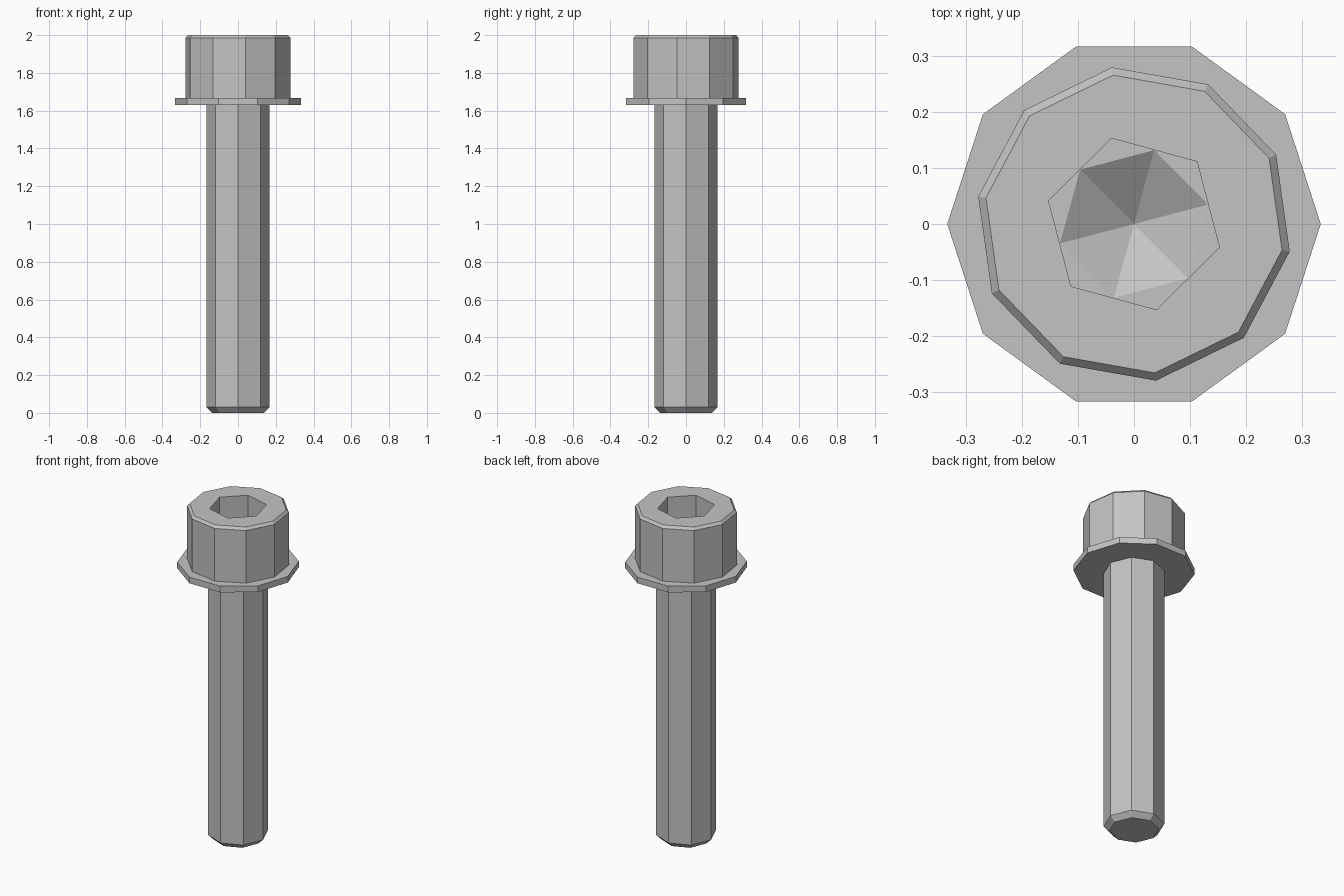
import bpy
import bmesh
from math import cos, sin, radians, tau

cube = bpy.data.objects.get("Cube")
if cube:
    bpy.data.objects.remove(cube, do_unlink=True)

steel = bpy.data.materials.new("grey_steel")
steel.use_nodes = True
colour = (0.55, 0.55, 0.55, 1)
steel.diffuse_color = colour
steel.node_tree.nodes["Principled BSDF"].inputs["Base Color"].default_value = colour


def ring(bm, sides, radius, z, turn):
    """Regular polygon of vertices, first one at the given angle in degrees."""
    angles = [radians(turn) + tau * i / sides for i in range(sides)]
    return [bm.verts.new((radius * cos(a), radius * sin(a), z)) for a in angles]


def bridge(bm, low, high):
    for i in range(len(low)):
        j = (i + 1) % len(low)
        bm.faces.new((low[i], low[j], high[j], high[i]))


def finish(bm, name):
    bmesh.ops.recalc_face_normals(bm, faces=bm.faces)
    mesh = bpy.data.meshes.new(name)
    bm.to_mesh(mesh)
    bm.free()
    mesh.materials.append(steel)
    obj = bpy.data.objects.new(name, mesh)
    bpy.context.collection.objects.link(obj)
    return obj


def prism(name, sides, turn, profile):
    """Closed faceted solid from (radius, z) pairs, bottom to top."""
    bm = bmesh.new()
    rings = [ring(bm, sides, r, z, turn) for r, z in profile]
    for low, high in zip(rings, rings[1:]):
        bridge(bm, low, high)
    bm.faces.new(rings[0])
    bm.faces.new(rings[-1])
    return finish(bm, name)


# Shaft with a chamfered tip, and the flange under the head
prism("shaft", 8, 0, [(0.137, 0), (0.167, 0.03), (0.167, 1.64)])
prism("flange", 10, 0, [(0.333, 1.63), (0.333, 1.667)])

# Head with a chamfered rim
head = prism("head", 10, 26, [(0.282, 1.66), (0.282, 1.985), (0.268, 2.0)])

# Hexagonal key socket
socket = prism("socket_cutter", 6, 44.7, [(0.158, 1.82), (0.158, 2.1)])

# Conical drill point sunk into the socket floor
bm = bmesh.new()
rim = ring(bm, 6, 0.1365, 1.821, 14.7)
base = ring(bm, 6, 0.1365, 1.82, 14.7)
tip = bm.verts.new((0, 0, 1.74))
bridge(bm, base, rim)
bm.faces.new(rim)
for i in range(6):
    bm.faces.new((base[i], base[(i + 1) % 6], tip))
drill = finish(bm, "drill_point_cutter")

for cutter in (socket, drill):
    cut = head.modifiers.new(cutter.name, "BOOLEAN")
    cut.operation = "DIFFERENCE"
    cut.solver = "EXACT"
    cut.object = cutter
    cutter.hide_render = True
    cutter.hide_set(True)
